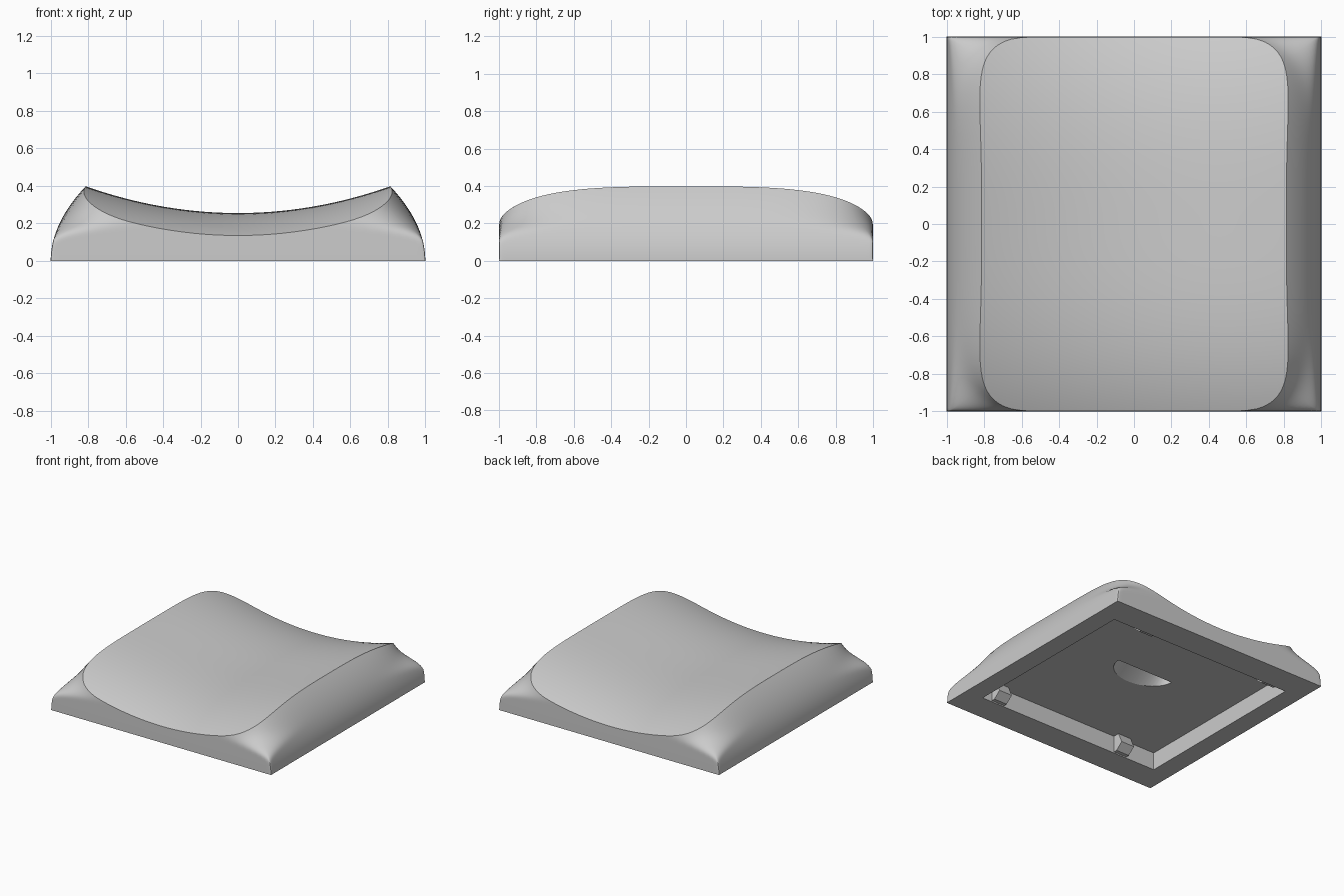
import bpy
import bmesh
import math

cube = bpy.data.objects.get("Cube")
if cube:
    bpy.data.objects.remove(cube, do_unlink=True)

grey = bpy.data.materials.new("plain_grey")
grey.use_nodes = True
GREY = (0.6, 0.6, 0.6, 1)
grey.diffuse_color = GREY
grey.node_tree.nodes["Principled BSDF"].inputs["Base Color"].default_value = GREY


def span(a, b, n):
    return [a + (b - a) * i / n for i in range(n + 1)]


def loft(name, sections):
    """Closed solid through a list of equal-length rings of points."""
    bm = bmesh.new()
    rings = [[bm.verts.new(p) for p in s] for s in sections]
    n = len(rings[0])
    for a, b in zip(rings, rings[1:]):
        for i in range(n):
            j = (i + 1) % n
            bm.faces.new((a[i], a[j], b[j], b[i]))
    bm.faces.new(rings[0])
    bm.faces.new(rings[-1])
    bmesh.ops.recalc_face_normals(bm, faces=bm.faces)
    mesh = bpy.data.meshes.new(name)
    bm.to_mesh(mesh)
    bm.free()
    mesh.materials.append(grey)
    obj = bpy.data.objects.new(name, mesh)
    bpy.context.collection.objects.link(obj)
    return obj


def box(name, x0, x1, y0, y1, z0, z1):
    return loft(name, [[(x0, y0, z), (x1, y0, z), (x1, y1, z), (x0, y1, z)]
                       for z in (z0, z1)])


def activate(obj):
    bpy.ops.object.select_all(action="DESELECT")
    obj.select_set(True)
    bpy.context.view_layer.objects.active = obj


def combine(obj, other, operation):
    activate(obj)
    mod = obj.modifiers.new("cut", "BOOLEAN")
    mod.operation = operation
    mod.solver = "EXACT"
    mod.object = other
    other.hide_render = True
    bpy.ops.object.modifier_apply(modifier=mod.name)
    bpy.data.objects.remove(other, do_unlink=True)


# Square outline, denser towards the corners
edge = [math.sin(t * math.pi / 2) for t in span(-1, 1, 32)][:-1]
SQUARE = ([(1, t) for t in edge] + [(-t, 1) for t in edge]
          + [(-1, -t) for t in edge] + [(t, -1) for t in edge])


def outline(z):
    """Sharp rectangle at the base that grows rounder with height."""
    n = min(300, 5.5 + (0.25 / max(z, 0.01)) ** 6)
    half_x, half_y = 1 - 1.18 * z * z, 1 - 0.03 * z * z
    ring = []
    for u, v in SQUARE:
        k = (abs(u) ** n + abs(v) ** n) ** (-1 / n)
        # keep the base corners exactly square
        k = 1 if z == 0 else k
        ring.append((half_x * u * k, half_y * v * k, z))
    return ring


def top_z(x, y):
    return 0.255 - 0.12 * abs(y) ** 3.2 + 0.145 * (x / 0.82) ** 2


# Body with curved walls
body = loft("cap_body", [outline(z) for z in span(0, 0.46, 36)])

# Dished top surface
dish = loft("dish_shape", [
    [(-1.13, y, -0.2)] + [(x, y, top_z(x, y)) for x in span(-1.13, 1.13, 48)]
    + [(1.13, y, -0.2)]
    for y in span(-1.07, 1.07, 50)])
combine(body, dish, "INTERSECT")

# Hollow underside
CEILING = 0.145
combine(body, box("hollow", -0.84, 0.84, -0.77, 0.77, -0.1, CEILING), "DIFFERENCE")

# Half-round recess with a sloping wall in the ceiling
arc = span(math.pi, 2 * math.pi, 24)
recess = loft("recess", [
    [(0.26 * math.cos(a), 0.13 + depth * math.sin(a), z) for a in arc]
    for z, depth in ((CEILING - 0.03, 0.25), (CEILING + 0.08, 0.06))])
combine(body, recess, "DIFFERENCE")

activate(body)
bpy.ops.object.shade_smooth_by_angle(angle=math.radians(28))

# Small wedge clips on the inner front and back walls
for end, turn in (("front", 1), ("back", -1)):
    for side, cx in (("outer", 0.69), ("inner", -0.51)):
        loft(f"{end}_{side}_clip", [
            [(turn * x, -turn * y, z) for y, z in (
                (0.78, 0.01), (0.74, 0.01), (0.68, 0.06),
                (0.72, CEILING + 0.005), (0.78, CEILING + 0.005))]
            for x in (cx - 0.06, cx + 0.06)])
